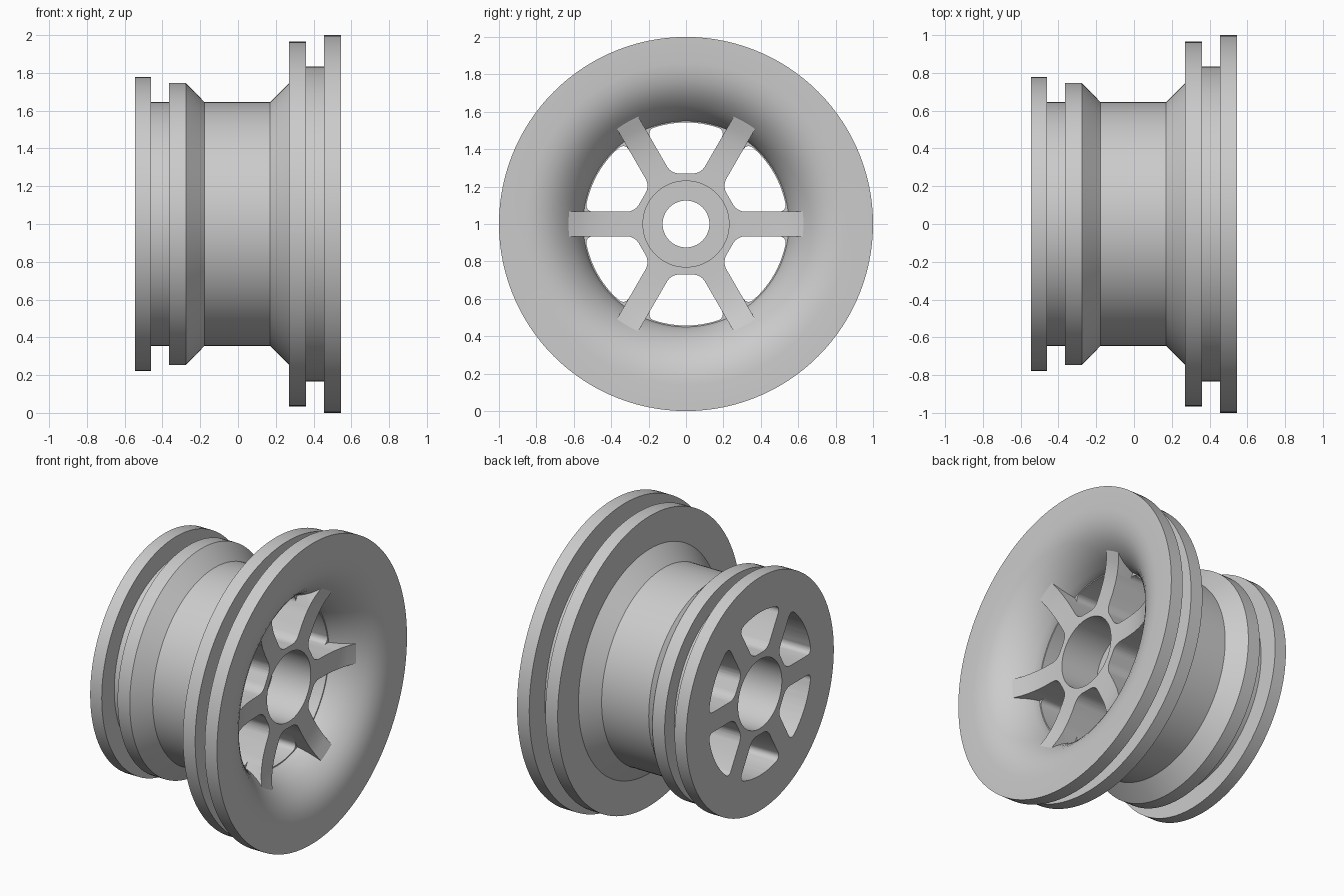
import bpy, bmesh, math
from mathutils import Matrix, Vector

cube = bpy.data.objects.get("Cube")
if cube:
    bpy.data.objects.remove(cube, do_unlink=True)

CENTRE = Matrix.Translation((0, 0, 1))
SPOKES = 6
SPOKE_HALF = 0.066

grey = bpy.data.materials.new("light_grey")
grey.use_nodes = True
colour = (0.6, 0.6, 0.6, 1)
grey.diffuse_color = colour
grey.node_tree.nodes["Principled BSDF"].inputs["Base Color"].default_value = colour


def make_object(name, bm):
    bmesh.ops.recalc_face_normals(bm, faces=bm.faces[:])
    mesh = bpy.data.meshes.new(name)
    bm.to_mesh(mesh)
    bm.free()
    mesh.materials.append(grey)
    obj = bpy.data.objects.new(name, mesh)
    obj.matrix_world = CENTRE
    bpy.context.collection.objects.link(obj)
    return obj


def revolve(name, profile, steps=120):
    """Spin a closed (x, radius) outline around the axle."""
    bm = bmesh.new()
    verts = [bm.verts.new((x, 0, r)) for x, r in profile]
    edges = [bm.edges.new((v, verts[(i + 1) % len(verts)])) for i, v in enumerate(verts)]
    bmesh.ops.spin(bm, geom=verts + edges, cent=(0, 0, 0), axis=(1, 0, 0),
                   angle=math.tau, steps=steps)
    bmesh.ops.remove_doubles(bm, verts=bm.verts[:], dist=0.0001)
    return make_object(name, bm)


def gap_cutter(name, inner, outer, x0, x1, rounding=0):
    """Prisms filling the gaps between the spokes."""
    bm = bmesh.new()
    half = (inner * 0.5 - SPOKE_HALF) / math.cos(math.pi / 6)
    sweep = math.pi / SPOKES - math.asin(SPOKE_HALF / outer)
    outline = [(half, inner), (-half, inner)]
    arc = 10
    for i in range(arc + 1):
        a = -sweep + 2 * sweep * i / arc
        outline.append((outer * math.sin(a), outer * math.cos(a)))
    corners = (0, 1, 2, len(outline) - 1)
    for k in range(SPOKES):
        turn = Matrix.Rotation(k * math.tau / SPOKES, 3, 'X')
        back = [bm.verts.new(turn @ Vector((x0, y, z))) for y, z in outline]
        front = [bm.verts.new(turn @ Vector((x1, y, z))) for y, z in outline]
        bm.faces.new(back)
        bm.faces.new(front)
        count = len(outline)
        for i in range(count):
            j = (i + 1) % count
            bm.faces.new((back[i], back[j], front[j], front[i]))
        if rounding:
            edges = [bm.edges.get((back[i], front[i])) for i in corners]
            bmesh.ops.bevel(bm, geom=edges, offset=rounding, segments=4,
                            profile=0.5, affect='EDGES')
    obj = make_object(name, bm)
    obj.hide_render = True
    return obj


# Rim barrel: stepped flanges outside, rounded dish in front
barrel = [(-0.545, 0.55), (-0.545, 0.777), (-0.46, 0.777), (-0.46, 0.645),
          (-0.365, 0.645), (-0.365, 0.746), (-0.275, 0.746), (-0.177, 0.645),
          (0.17, 0.645), (0.27, 0.746), (0.27, 0.965), (0.36, 0.965),
          (0.36, 0.835), (0.455, 0.835), (0.455, 1.0), (0.545, 1.0)]
dish = [(0.545, 0.86), (0.54, 0.81), (0.527, 0.76), (0.506, 0.715),
        (0.478, 0.675), (0.445, 0.64), (0.41, 0.61), (0.37, 0.584),
        (0.33, 0.565), (0.29, 0.55)]
rim = revolve("rim_barrel", barrel + dish)

# Spoked centre with a bearing seat at each end of the hub
centre = revolve("spoked_hub", [
    (-0.545, 0.23), (-0.545, 0.552), (0.25, 0.552), (0.25, 0.64),
    (0.435, 0.64), (0.425, 0.61), (0.408, 0.57), (0.394, 0.52),
    (0.383, 0.46), (0.377, 0.39), (0.375, 0.3), (0.375, 0.23),
    (0.1, 0.23), (0.1, 0.125), (-0.265, 0.125), (-0.265, 0.23)])

# Windows through the hub, and the relief that lets the spokes stand proud
cutters = [gap_cutter("window_cutter", 0.27, 0.543, -0.7, 0.7, 0.04),
           gap_cutter("relief_cutter", 0.4, 0.72, 0.286, 0.7)]
for cutter in cutters:
    mod = centre.modifiers.new(cutter.name, 'BOOLEAN')
    mod.operation = 'DIFFERENCE'
    mod.solver = 'EXACT'
    mod.object = cutter
graph = bpy.context.evaluated_depsgraph_get()
graph.update()
cut_mesh = bpy.data.meshes.new_from_object(centre.evaluated_get(graph))
centre.modifiers.clear()
centre.data = cut_mesh
for cutter in cutters:
    bpy.data.objects.remove(cutter, do_unlink=True)

# Smooth round surfaces, keep steps crisp
bpy.ops.object.select_all(action='DESELECT')
for obj in (rim, centre):
    obj.select_set(True)
bpy.context.view_layer.objects.active = rim
bpy.ops.object.shade_smooth_by_angle(angle=math.radians(30))
